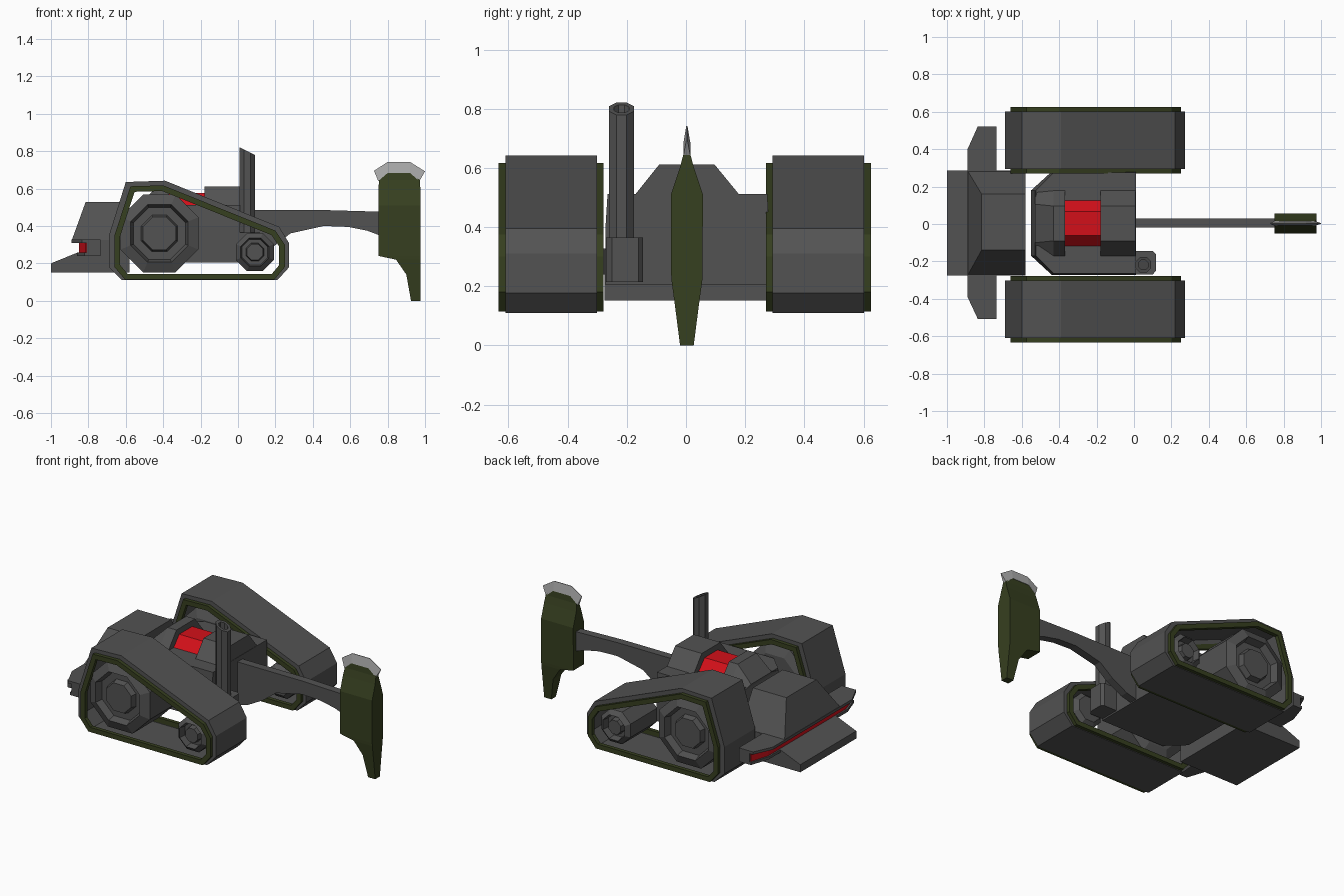
import bpy, bmesh, math

if "Cube" in bpy.data.objects:
    bpy.data.objects.remove(bpy.data.objects["Cube"])

def material(name, rgb):
    m = bpy.data.materials.new(name)
    m.diffuse_color = (*rgb, 1)
    m.use_nodes = True
    m.node_tree.nodes["Principled BSDF"].inputs["Base Color"].default_value = m.diffuse_color
    return m

GREY = material("dark_grey", (0.085, 0.085, 0.085))
OLIVE = material("olive", (0.037, 0.05, 0.014))
RED = material("red", (0.65, 0.005, 0.01))
STEEL = material("steel", (0.4, 0.4, 0.4))

def loft(name, rings, mat=GREY, caps=True):
    """Join equal-length rings of 3D points with quads."""
    bm = bmesh.new()
    rows = [[bm.verts.new(p) for p in r] for r in rings]
    n = len(rows[0])
    for a, b in zip(rows, rows[1:]):
        for i in range(n):
            j = (i + 1) % n
            bm.faces.new((a[i], a[j], b[j], b[i]))
    if caps:
        bm.faces.new(rows[0])
        bm.faces.new(rows[-1])
    bmesh.ops.recalc_face_normals(bm, faces=bm.faces)
    me = bpy.data.meshes.new(name)
    bm.to_mesh(me)
    bm.free()
    me.materials.append(mat)
    ob = bpy.data.objects.new(name, me)
    bpy.context.collection.objects.link(ob)
    return ob

def place(pts, axis, d):
    """Put a 2D profile in 3D at distance d along the axis."""
    f = {"x": lambda a, b: (d, a, b), "y": lambda a, b: (a, d, b), "z": lambda a, b: (a, b, d)}[axis]
    return [f(a, b) for a, b in pts]

def prism(name, pts, axis, d0, d1, mat=GREY):
    return loft(name, [place(pts, axis, d0), place(pts, axis, d1)], mat)

def rect(x0, x1, y0, y1):
    return [(x0, y0), (x1, y0), (x1, y1), (x0, y1)]

def octagon(cx, cy, apothem):
    r = apothem / math.cos(math.pi / 8)
    return [(cx + r * math.cos((k + .5) * math.pi / 4), cy + r * math.sin((k + .5) * math.pi / 4)) for k in range(8)]

def inset(pts, d):
    """Offset a clockwise polygon inwards."""
    out, n = [], len(pts)
    for i in range(n):
        (ax, ay), (bx, by), (cx, cy) = pts[i - 1], pts[i], pts[(i + 1) % n]
        l1, l2 = math.hypot(bx - ax, by - ay), math.hypot(cx - bx, cy - by)
        n1 = ((by - ay) / l1, -(bx - ax) / l1)
        n2 = ((cy - by) / l2, -(cx - bx) / l2)
        k = d / (1 + n1[0] * n2[0] + n1[1] * n2[1])
        out.append((bx + (n1[0] + n2[0]) * k, by + (n1[1] + n2[1]) * k))
    return out

# Tracks: open belt, olive rims, wheels
belt = [(-.60, .635), (-.39, .642), (.22, .395), (.272, .31), (.272, .178), (.21, .11),
        (-.62, .11), (-.69, .18), (-.69, .35)]
rim = [(-.575, .612), (-.40, .617), (.20, .375), (.25, .30), (.25, .18), (.195, .114),
       (-.605, .114), (-.66, .18), (-.66, .35)]
rim_in = inset(rim, .03)
for side, s in (("front", -1), ("back", 1)):
    Y = lambda y: s * y - .004
    loft(side + "_track_belt", [place(p, "y", Y(y)) for p, y in
         ((rim_in, .297), (belt, .297), (belt, .606), (rim_in, .606))], caps=False)
    for where, y0, y1 in (("inner", .275, .299), ("outer", .604, .629)):
        rings = [place(p, "y", Y(y)) for p, y in
                 ((rim, y0), (rim, y1), (rim_in, y1), (rim_in, y0), (rim, y0))]
        loft(f"{side}_{where}_rim", rings, OLIVE, caps=False)
    for wname, cx, cz, r in (("large", -.42, .36, .208), ("small", .09, .26, .102)):
        prof = [(.75, .285), (1, .31), (1, .575), (.74, .60), (.67, .555), (.47, .555), (.42, .59)]
        loft(f"{side}_{wname}_wheel", [place(octagon(cx, cz, r * k), "y", Y(y)) for k, y in prof])

# Hull with chamfered front corners
hull = [(-.55, -.17), (-.44, -.272), (.01, -.272), (.01, .28), (-.44, .28), (-.55, .18)]
hull_top = [(-.525, -.17), (-.43, -.265), (.01, -.265), (.01, .275), (-.43, .275), (-.525, .18)]
loft("hull", [place(hull, "z", .205), place(hull, "z", .40), place(hull_top, "z", .512)])

# Cab: rear block, sloped front block, red waist between them
def cab_section(top, half_top, half_low):
    return [(-half_low, .50), (half_low + .008, .50), (half_top + .006, top), (-half_top, top)]

prism("cab_rear", cab_section(.612, .09, .18), "x", -.178, .008)
loft("cab_front", [place(cab_section(.515, .10, .17), "x", -.53),
                   place(cab_section(.612, .09, .18), "x", -.43),
                   place(cab_section(.612, .09, .18), "x", -.368)])
prism("cab_red_panel", cab_section(.575, .062, .128), "x", -.37, -.176, RED)

# Nose: lower lip, sloped upper block, core
prism("nose_lip", [(-1, .152), (-1, .20), (-.86, .257), (-.58, .257), (-.58, .152)], "y", -.275, .285)
loft("nose_upper", [place(rect(-.89, -.58, -.275, .285), "z", .32),
                    place(rect(-.815, -.58, -.14, .16), "z", .527)])
prism("nose_core", rect(-.84, -.58, -.275, .285), "z", .25, .325)

# Nose wing: two plates with a red strip recessed between them
def wing(dx):
    return [(-.89 + dx, -.39), (-.835 + dx * .5, -.508), (-.735, -.508),
            (-.735, .522), (-.835 + dx * .5, .522), (-.89 + dx, .40)]

prism("wing_upper", wing(0), "z", .31, .327)
prism("wing_lower", wing(.03), "z", .24, .257)
prism("wing_red_strip", [(x, y * .98) for x, y in wing(.04)[:2] + [(-.80, -.508), (-.80, .522)] + wing(.04)[4:]],
      "z", .257, .31, RED)
prism("wing_core", rect(-.81, -.735, -.508, .522), "z", .25, .315)

# Tail boom
boom = [(0, .485), (.46, .485), (.77, .476), (.77, .345), (.69, .375), (.59, .395), (.46, .40),
        (.28, .36), (.19, .29), (.08, .23), (0, .21)]
prism("tail_boom", boom, "y", -.02, .03)

# Tail fin: stacked sections of (z, x min, x max, half thickness)
fin = [(0, .925, .975, .023), (.14, .90, .975, .041), (.22, .845, .975, .052), (.24, .75, .975, .053),
       (.51, .75, .975, .054), (.60, .75, .975, .024), (.645, .755, .972, .012), (.685, .80, .925, .009)]
loft("tail_fin", [place(rect(a, b, -h + .003, h + .003), "z", z) for z, a, b, h in fin], OLIVE)

# Steel blade on top of the fin: thin at its upper edge
base = [(.75, .64), (.80, .683), (.92, .683), (.97, .64)]
edge = [(.727, .695), (.80, .742), (.92, .742), (1.0, .692)]
loft("fin_blade", [[(b[0], .003 - .012, b[1]), (e[0], .003 - .002, e[1]),
                    (e[0], .003 + .002, e[1]), (b[0], .003 + .012, b[1])]
                   for b, e in zip(base, edge)], STEEL)

# Exhaust: base block and slanted hollow pipe
prism("exhaust_base", [(-.02, -.27), (.10, -.27), (.117, -.25), (.117, -.16), (.10, -.145), (-.02, -.145)],
      "z", .215, .365)
def slant(r, dz):
    return [(x, y, .80 - .5 * (x - .05) + dz) for x, y in octagon(.05, -.218, r)]

loft("exhaust_pipe", [place(octagon(.05, -.218, .042), "z", .36), slant(.042, 0),
                      slant(.026, 0), slant(.026, -.08)])
